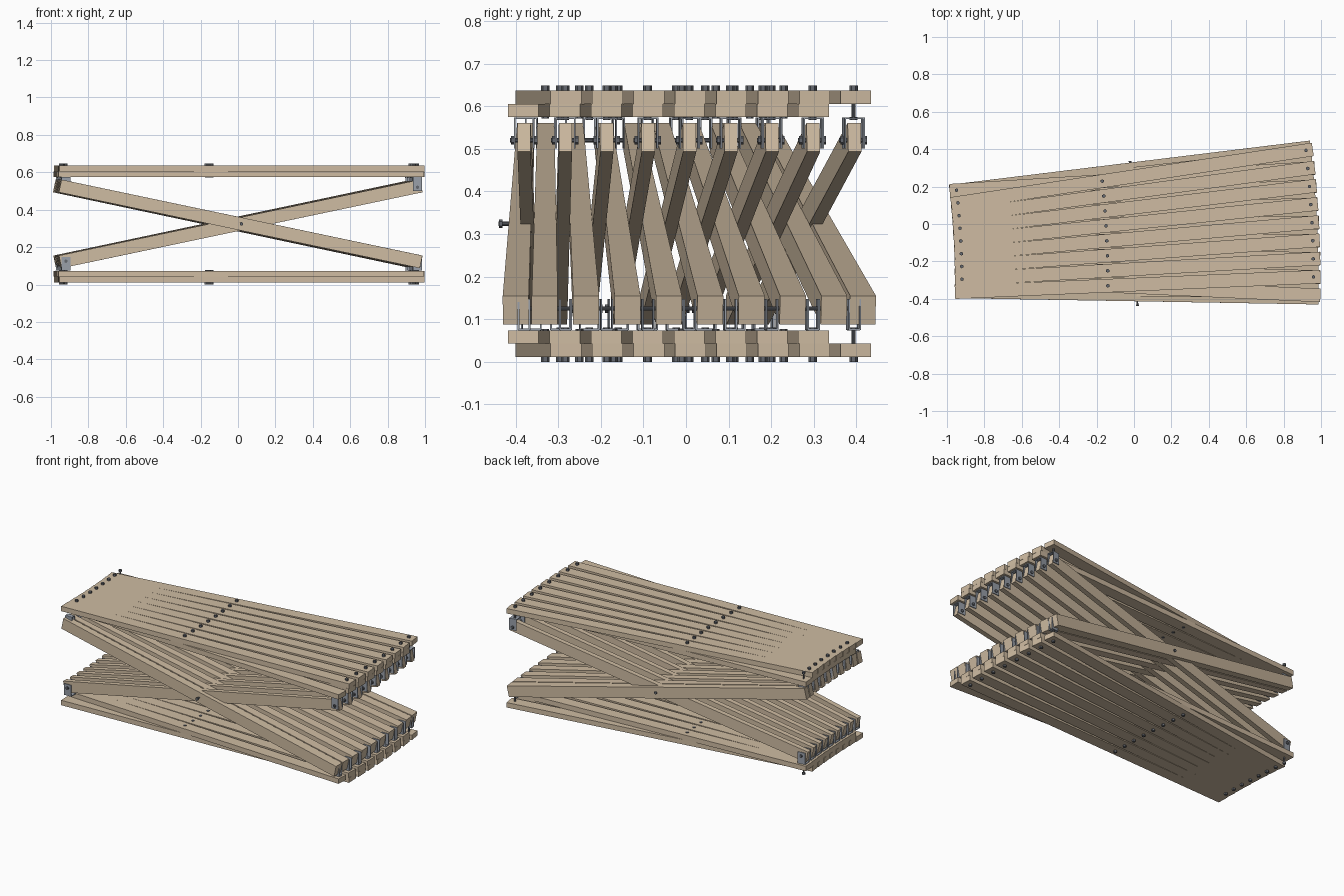
import bpy, bmesh, math
from mathutils import Vector, Matrix

if "Cube" in bpy.data.objects:
    bpy.data.objects.remove(bpy.data.objects["Cube"])


def mat(name, col):
    m = bpy.data.materials.new(name)
    m.diffuse_color = (*col, 1)
    m.use_nodes = True
    m.node_tree.nodes["Principled BSDF"].inputs["Base Color"].default_value = m.diffuse_color
    return m


wood = mat("wood", (0.62, 0.5, 0.36))
dark = mat("dark_metal", (0.13, 0.14, 0.16))
steel = mat("steel", (0.32, 0.35, 0.4))

R_IN, R_MID, R_AX, R_OUT = 4.45, 5.23, 5.39, 6.33   # radii of the bolt rows
TOTAL = 0.648


def P(r, k, z=0.0):
    """Point on the fan: radius r, bolt line k."""
    a = 0.1134 - 0.0153 * k
    return Vector((-5.37 + r * math.cos(a), -0.323 + r * math.sin(a), z))


def finish(bm, name, material):
    bmesh.ops.recalc_face_normals(bm, faces=bm.faces)
    me = bpy.data.meshes.new(name)
    bm.to_mesh(me)
    bm.free()
    me.materials.append(material)
    ob = bpy.data.objects.new(name, me)
    bpy.context.collection.objects.link(ob)
    return ob


def beam(bm, p, q, w0, w1, h, ext=0.0):
    """Square-ended board from p to q, width w0 to w1, height h."""
    d = (q - p).normalized()
    s = Vector((-d.y, d.x, 0)).normalized()
    u = d.cross(s)
    rings = []
    for c, w in ((p - d * ext, w0), (q + d * ext, w1)):
        rings.append([bm.verts.new(c + s * a * w / 2 + u * b * h / 2)
                      for a, b in ((-1, -1), (1, -1), (1, 1), (-1, 1))])
    a, b = rings
    bm.faces.new(a)
    bm.faces.new(b)
    for i in range(4):
        j = (i + 1) % 4
        bm.faces.new((a[i], a[j], b[j], b[i]))


def rod(bm, p, q, r, n=10):
    d = q - p
    rot = d.to_track_quat('Z', 'Y').to_matrix().to_4x4()
    bmesh.ops.create_cone(bm, cap_ends=True, segments=n, radius1=r, radius2=r,
                          depth=d.length,
                          matrix=Matrix.Translation((p + q) / 2) @ rot)


def flip(z, top):
    return z if top else TOTAL - z


for top in (True, False):
    tag = "top" if top else "bottom"

    # crossing slats in two layers
    for layer, z, i, j in (("outer", 0.621, 1, 0), ("inner", 0.590, 0, 1)):
        for k in range(8):
            bm = bmesh.new()
            zz = flip(z, top)
            beam(bm, P(R_IN, k + i, zz), P(R_OUT, k + j, zz), 0.072, 0.072, 0.031, 0.037)
            finish(bm, f"{tag}_{layer}_slat_{k}", wood)

    # vertical bolts with heads and nuts
    bm = bmesh.new()
    for k in range(8):
        for r, kk, low in ((R_IN, k, 0.568), (R_MID, k + 0.5, 0.571), (R_OUT, k, 0.568)):
            rod(bm, P(r, kk, flip(low, top)), P(r, kk, flip(0.642, top)), 0.005)
            rod(bm, P(r, kk, flip(0.6365, top)), P(r, kk, flip(0.648, top)), 0.010, 6)
            rod(bm, P(r, kk, flip(low, top)), P(r, kk, flip(0.575, top)), 0.009, 6)
    finish(bm, f"{tag}_bolts", dark)

    # U brackets under the bolts at both ends
    bm = bmesh.new()
    for k in range(9):
        for r in (R_IN, R_OUT):
            wide = (r == R_OUT) == top          # brackets that clasp a leg
            hw = 0.022 if wide else 0.013
            a, b = r - 0.024, r + 0.024
            zz = flip(0.572, top)
            beam(bm, P(a, k, zz), P(b, k, zz), 2 * hw, 2 * hw, 0.004)
            for s in (-1, 1):
                off = Vector((0, s * hw, 0))
                zz = flip(0.537, top)
                beam(bm, P(a, k, zz) + off, P(b, k, zz) + off, 0.004, 0.004, 0.072)
    finish(bm, f"{tag}_brackets", steel)

# rising legs on the bolt lines
for k in range(9):
    bm = bmesh.new()
    beam(bm, P(4.42, k, 0.121), P(6.35, k, 0.527), 0.032, 0.031, 0.069)
    finish(bm, f"rising_leg_{k}", wood)

# falling legs between the bolt lines, plus one on each outside
for n, k in enumerate([-0.2] + [i + 0.5 for i in range(8)] + [8.2]):
    bm = bmesh.new()
    beam(bm, P(4.42, k, 0.527), P(6.35, k, 0.121), 0.040, 0.061, 0.069)
    finish(bm, f"falling_leg_{n}", wood)

# long pivot rods through the falling leg ends
bm = bmesh.new()
for r, z in ((R_IN, 0.52), (R_OUT, 0.125)):
    ks = [-0.2] + list(range(1, 8)) + [8.2]
    for a, b in zip(ks, ks[1:]):
        rod(bm, P(r, a, z), P(r, b, z), 0.005)
# short pivot pins through the rising leg ends
for r, z in ((R_IN, 0.125), (R_OUT, 0.52)):
    for k in range(9):
        c = P(r, k, z)
        o = Vector((0, 0.024, 0))
        rod(bm, c - o * 1.4, c + o * 1.3, 0.005)
        for s in (-1, 1):
            rod(bm, c + o * s, c + o * s * 1.3, 0.010, 6)
finish(bm, "pivot_pins", dark)

# centre axle through all legs
bm = bmesh.new()
p, q = P(R_AX, -0.6, 0.324), P(R_AX, 8.82, 0.324)
d = (q - p).normalized()
rod(bm, p, q, 0.005)
rod(bm, q - d * 0.008, q, 0.010, 6)
rod(bm, p, p + d * 0.008, 0.009, 6)
finish(bm, "centre_axle", dark)
